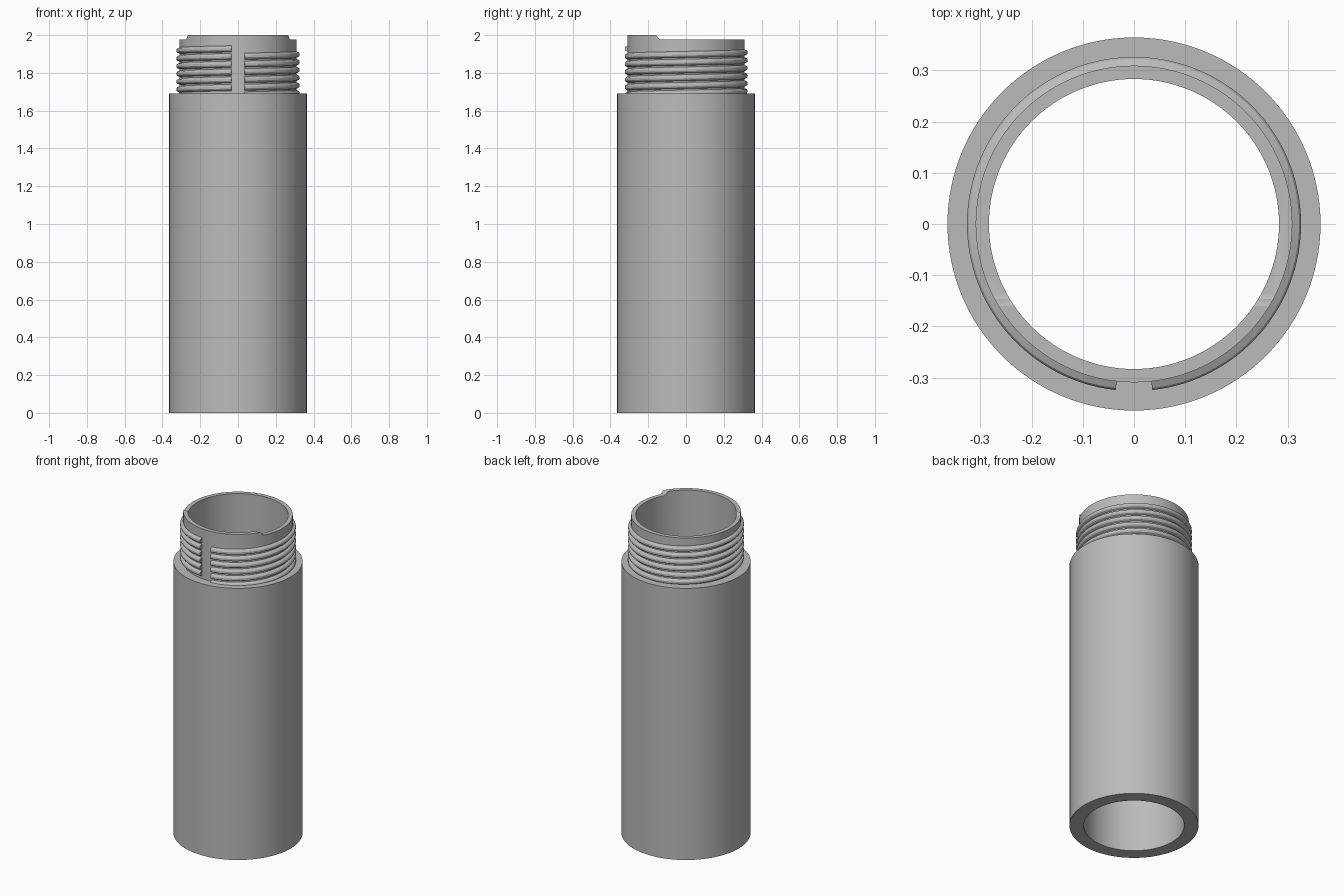
import bpy, bmesh
from math import cos, sin, pi, radians

cube = bpy.data.objects.get("Cube")
if cube:
    bpy.data.objects.remove(cube, do_unlink=True)

steel = bpy.data.materials.new("grey_steel")
steel.use_nodes = True
grey = (0.5, 0.5, 0.5, 1)
steel.diffuse_color = grey
steel.node_tree.nodes["Principled BSDF"].inputs["Base Color"].default_value = grey

SEGMENTS = 128
OUTER, BORE, NECK, CREST = 0.364, 0.283, 0.309, 0.326
SHOULDER, BACK_RIM, TOP = 1.69, 1.978, 2.0
TURNS, PITCH, THREAD_START = 6, 0.041, 1.682


def make_object(name, bm):
    bmesh.ops.recalc_face_normals(bm, faces=bm.faces)
    mesh = bpy.data.meshes.new(name)
    bm.to_mesh(mesh)
    bm.free()
    mesh.materials.append(steel)
    obj = bpy.data.objects.new(name, mesh)
    bpy.context.collection.objects.link(obj)
    return obj


def bridge(bm, a, b):
    n = len(a)
    for i in range(n):
        j = (i + 1) % n
        bm.faces.new((a[i], a[j], b[j], b[i]))


def smooth(obj):
    bpy.ops.object.select_all(action="DESELECT")
    obj.select_set(True)
    bpy.context.view_layer.objects.active = obj
    bpy.ops.object.shade_smooth_by_angle(angle=radians(30))


# Hollow barrel with a narrower neck, revolved from one closed profile
profile = [(BORE, 0), (OUTER, 0), (OUTER, SHOULDER), (NECK, SHOULDER),
           (NECK, TOP), (BORE, TOP)]
bm = bmesh.new()
rings = []
for s in range(SEGMENTS):
    a = 2 * pi * s / SEGMENTS
    rings.append([bm.verts.new((r * cos(a), r * sin(a), z)) for r, z in profile])
for s in range(SEGMENTS):
    bridge(bm, rings[s], rings[(s + 1) % SEGMENTS])
barrel = make_object("barrel", bm)

# Cutter that lowers the rear rim, leaving a raised front lip with sloped ends
bm = bmesh.new()
section = [(-0.162, TOP + 0.001), (-0.154, 1.996), (-0.146, 1.982), (-0.138, BACK_RIM),
           (0.5, BACK_RIM), (0.5, 2.1), (-0.162, 2.1)]
sides = [[bm.verts.new((x, y, z)) for y, z in section] for x in (-0.5, 0.5)]
bridge(bm, *sides)
for side in sides:
    bm.faces.new(side)
cutter = make_object("rim_cutter", bm)
cutter.hide_render = True
cut = barrel.modifiers.new("lower_rear_rim", "BOOLEAN")
cut.operation = "DIFFERENCE"
cut.solver = "EXACT"
cut.object = cutter
bpy.context.view_layer.objects.active = barrel
bpy.ops.object.modifier_apply(modifier=cut.name)
bpy.data.objects.remove(cutter, do_unlink=True)
smooth(barrel)

# Rounded screw thread, every turn interrupted by the front keyway
ridge = [(NECK - 0.004, -0.019), (NECK + 0.002, -0.016), (CREST - 0.004, -0.011),
         (CREST, -0.005), (CREST, 0.005), (CREST - 0.004, 0.011),
         (NECK + 0.002, 0.016), (NECK - 0.004, 0.019)]
gap = radians(6.3)
bm = bmesh.new()
for turn in range(TURNS):
    rings = []
    for s in range(SEGMENTS + 1):
        swept = gap + (2 * pi - 2 * gap) * s / SEGMENTS
        a = swept - pi / 2
        z = THREAD_START + PITCH * (turn + swept / (2 * pi))
        rings.append([bm.verts.new((r * cos(a), r * sin(a), z + h)) for r, h in ridge])
    for s in range(SEGMENTS):
        bridge(bm, rings[s], rings[s + 1])
    bm.faces.new(rings[0])
    bm.faces.new(rings[-1])
smooth(make_object("screw_thread", bm))
